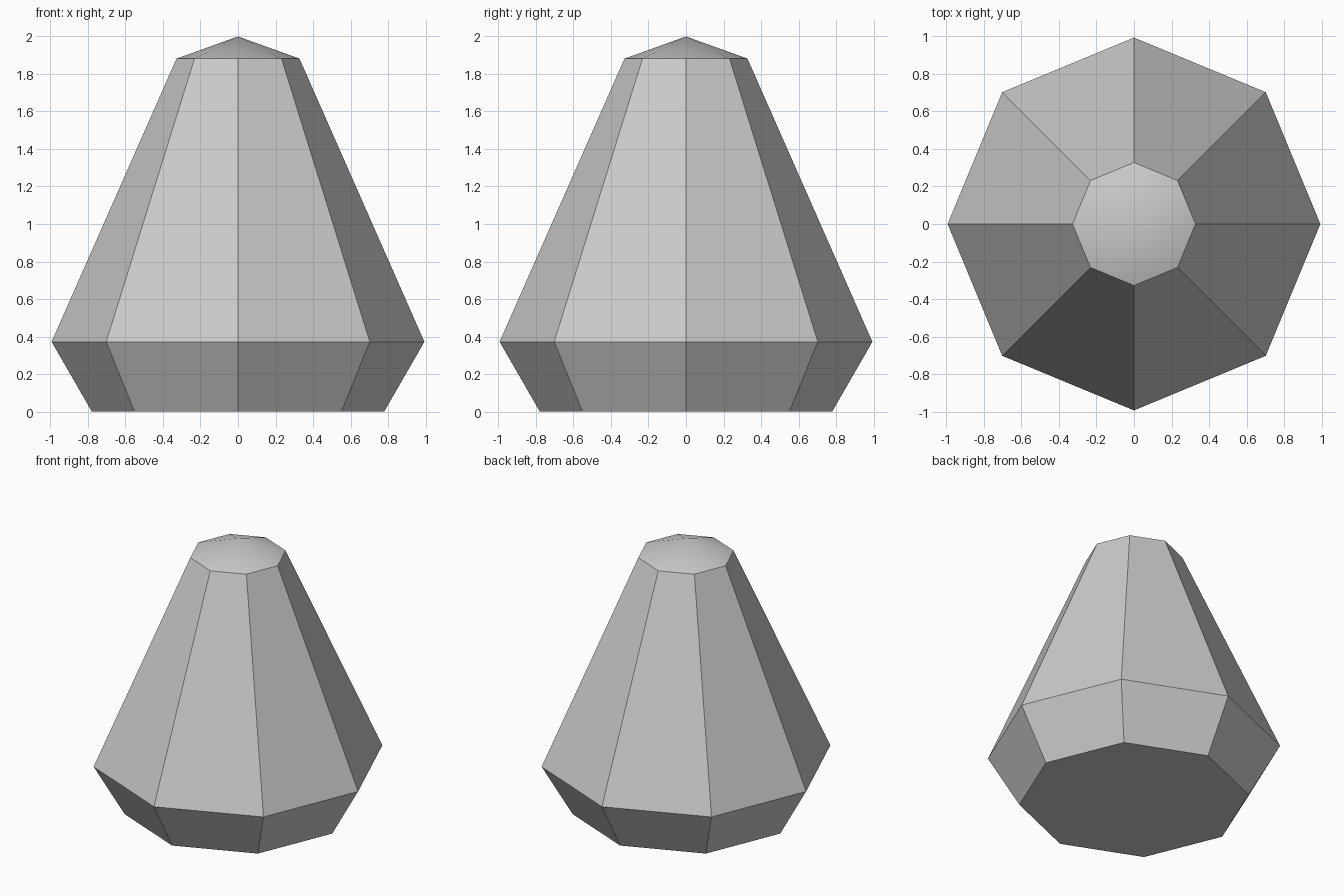
import bpy, bmesh, math

if "Cube" in bpy.data.objects:
    bpy.data.objects.remove(bpy.data.objects["Cube"])

SIDES = 8
# radius, height of each ring from the base upward
PROFILE = [(0.78, 0.0), (0.994, 0.372), (0.328, 1.882)]
APEX = 2.0

grey = bpy.data.materials.new("light grey")
grey.diffuse_color = (0.6, 0.6, 0.6, 1)
grey.use_nodes = True
grey.node_tree.nodes["Principled BSDF"].inputs["Base Color"].default_value = grey.diffuse_color

bm = bmesh.new()
rings = [[bm.verts.new((r * math.cos(math.tau * i / SIDES),
                        r * math.sin(math.tau * i / SIDES), z))
          for i in range(SIDES)] for r, z in PROFILE]

# flat underside
bm.faces.new(list(reversed(rings[0])))

# flared foot and tapering body
for low, high in zip(rings, rings[1:]):
    for i in range(SIDES):
        j = (i + 1) % SIDES
        bm.faces.new((low[i], low[j], high[j], high[i]))

# shallow smooth cap, with a sharp edge around its rim
tip = bm.verts.new((0, 0, APEX))
for i in range(SIDES):
    j = (i + 1) % SIDES
    cap = bm.faces.new((rings[-1][i], rings[-1][j], tip))
    cap.smooth = True
    bm.edges.get((rings[-1][i], rings[-1][j])).smooth = False

mesh = bpy.data.meshes.new("faceted_cone")
bm.to_mesh(mesh)
bm.free()
mesh.materials.append(grey)
bpy.context.collection.objects.link(bpy.data.objects.new("faceted_cone", mesh))
